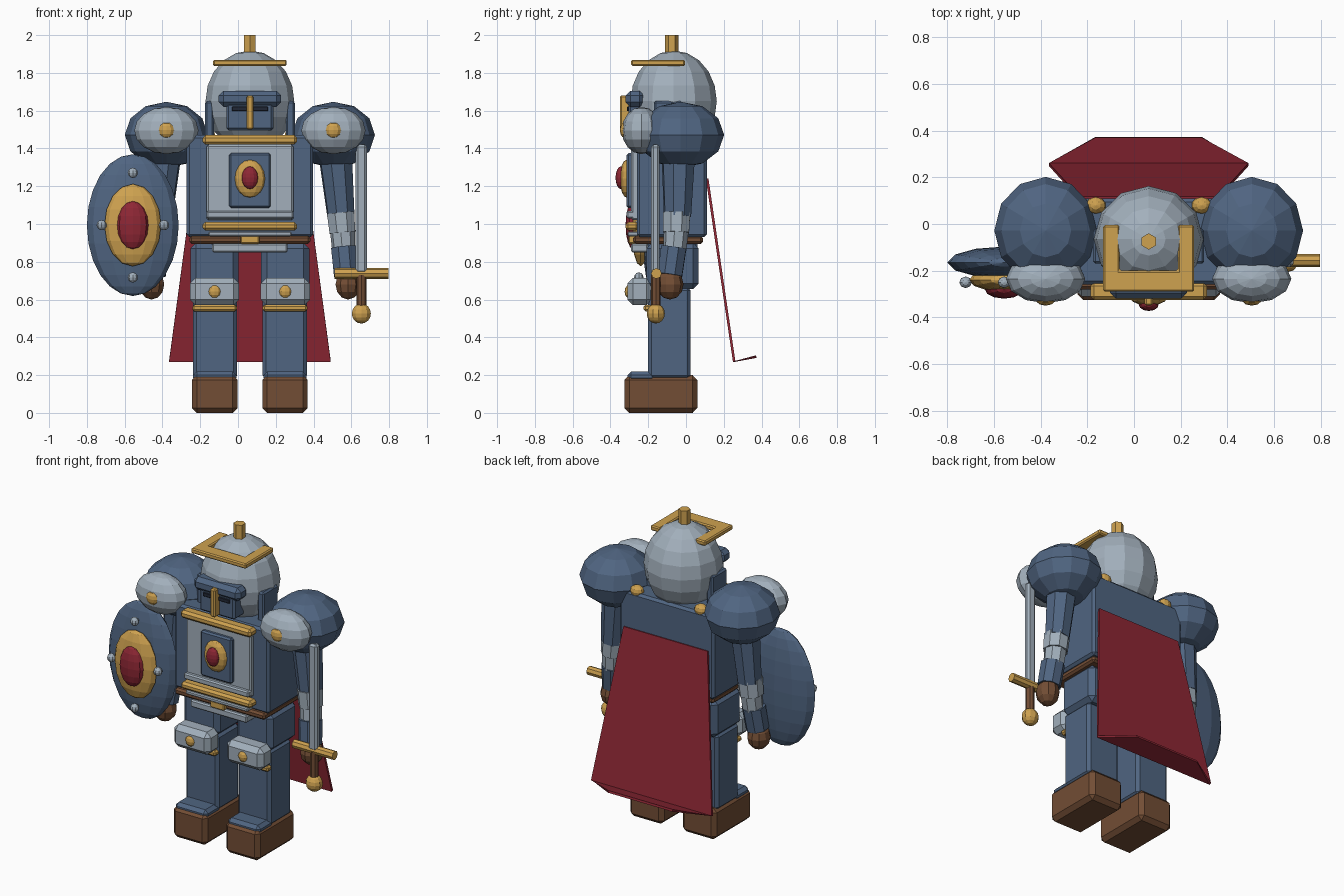
import bpy, bmesh
from mathutils import Vector, Matrix

if "Cube" in bpy.data.objects:
    bpy.data.objects.remove(bpy.data.objects["Cube"])

CX = 0.063  # body mirror plane


def mat(name, r, g, b):
    m = bpy.data.materials.new(name)
    m.diffuse_color = (r, g, b, 1)
    m.use_nodes = True
    m.node_tree.nodes["Principled BSDF"].inputs["Base Color"].default_value = m.diffuse_color
    return m


NAVY = mat("navy", 0.08, 0.13, 0.22)
STEEL = mat("steel", 0.36, 0.43, 0.50)
GOLD = mat("gold", 0.62, 0.36, 0.08)
RED = mat("red", 0.27, 0.02, 0.035)
BROWN = mat("brown", 0.17, 0.075, 0.035)
DARK = mat("dark", 0.015, 0.02, 0.035)


def finish(name, bm, m):
    me = bpy.data.meshes.new(name)
    bmesh.ops.recalc_face_normals(bm, faces=bm.faces)
    bm.to_mesh(me)
    bm.free()
    me.materials.append(m)
    ob = bpy.data.objects.new(name, me)
    bpy.context.collection.objects.link(ob)
    return ob


def box(name, x, y, z, m, bevel=0.01):
    """Chamfered box from (min, max) ranges."""
    bm = bmesh.new()
    bmesh.ops.create_cube(bm, size=1)
    for v in bm.verts:
        v.co = [(a[0] + a[1]) / 2 + c * (a[1] - a[0]) for a, c in zip((x, y, z), v.co)]
    if bevel:
        bmesh.ops.bevel(bm, geom=bm.edges[:], offset=bevel, segments=1, affect='EDGES')
    return finish(name, bm, m)


def ball(name, c, r, m, seg=12, rings=8):
    bm = bmesh.new()
    bmesh.ops.create_uvsphere(bm, u_segments=seg, v_segments=rings, radius=1)
    bmesh.ops.scale(bm, vec=r, verts=bm.verts)
    bmesh.ops.translate(bm, vec=c, verts=bm.verts)
    return finish(name, bm, m)


def rod(name, a, b, r1, r2, m, seg=8):
    """Tapered prism from point a to point b."""
    a, b = Vector(a), Vector(b)
    bm = bmesh.new()
    bmesh.ops.create_cone(bm, cap_ends=True, segments=seg, radius1=r1, radius2=r2, depth=(b - a).length)
    rot = Vector((0, 0, 1)).rotation_difference(b - a).to_matrix().to_4x4()
    bm.transform(Matrix.Translation((a + b) / 2) @ rot)
    return finish(name, bm, m)


def mid(half):
    return (CX - half, CX + half)


# Torso and chest plate
box("torso", mid(0.335), (-0.26, 0.11), (0.93, 1.47), NAVY, 0.015)
box("chest_plate", mid(0.23), (-0.29, -0.24), (1.02, 1.42), STEEL, 0.01)
box("chest_panel", mid(0.11), (-0.315, -0.27), (1.085, 1.375), NAVY, 0.01)
box("chest_rail", mid(0.23), (-0.315, -0.27), (1.03, 1.07), STEEL, 0.008)
ball("chest_medallion", (CX, -0.315, 1.24), (0.08, 0.035, 0.10), GOLD)
ball("chest_gem", (CX, -0.345, 1.245), (0.043, 0.028, 0.06), RED)
box("collar_trim", mid(0.25), (-0.325, -0.25), (1.42, 1.47), GOLD, 0.015)
box("waist_trim", mid(0.25), (-0.32, -0.25), (0.965, 1.01), GOLD, 0.014)

# Belt and hips
box("belt", mid(0.32), (-0.28, 0.09), (0.895, 0.937), BROWN, 0.012)
box("upper_tasset", mid(0.22), (-0.31, -0.25), (0.935, 0.96), STEEL, 0.006)
box("lower_tasset", mid(0.20), (-0.29, -0.2), (0.85, 0.897), STEEL, 0.008)
box("belt_buckle", mid(0.05), (-0.305, -0.26), (0.895, 0.94), GOLD, 0.006)
box("hips", mid(0.2), (-0.2, 0.06), (0.86, 0.93), NAVY)

# Helmet
ball("helmet", (CX, -0.065, 1.65), (0.235, 0.228, 0.268), STEEL, 12, 10)
box("visor_brow", mid(0.165), (-0.32, -0.22), (1.62, 1.705), NAVY, 0.025)
box("face_plate", mid(0.125), (-0.305, -0.2), (1.495, 1.64), NAVY, 0.012)
box("eye_slit", mid(0.095), (-0.312, -0.29), (1.597, 1.622), DARK, 0.003)
box("nose_guard", mid(0.018), (-0.35, -0.28), (1.50, 1.68), GOLD, 0.008)
rod("crest_spike", (CX, -0.075, 1.87), (CX, -0.075, 2.0), 0.035, 0.035, GOLD, 6)

# U-shaped crown band, open at the back
bm = bmesh.new()
pts = [(-0.195, -0.29), (0.195, -0.29), (0.195, -0.005), (0.125, -0.005),
       (0.125, -0.2), (-0.125, -0.2), (-0.125, -0.005), (-0.195, -0.005)]
face = bm.faces.new([bm.verts.new((CX + x, y, 1.837)) for x, y in pts])
ext = bmesh.ops.extrude_face_region(bm, geom=[face])
bmesh.ops.translate(bm, vec=(0, 0, 0.032), verts=[v for v in ext["geom"] if isinstance(v, bmesh.types.BMVert)])
bmesh.ops.bevel(bm, geom=bm.edges[:], offset=0.007, segments=1, affect='EDGES')
finish("crown_band", bm, GOLD)

# Mirrored parts: limbs, shoulders, boots
for side, s in (("left", -1), ("right", 1)):
    def X(d):
        return CX + s * d

    def span(a, b):
        return tuple(sorted((X(a), X(b))))

    box(side + "_ear_guard", span(0.19, 0.238), (-0.17, -0.02), (1.44, 1.65), NAVY)
    ball(side + "_collar_stud", (X(0.227), 0.08, 1.475), (0.044, 0.036, 0.036), GOLD, 10, 6)

    # Shoulder
    ball(side + "_shoulder", (X(0.442), -0.028, 1.472), (0.22, 0.23, 0.175), NAVY, 12, 6)
    ball(side + "_shoulder_plate", (X(0.442), -0.235, 1.495), (0.17, 0.105, 0.125), STEEL, 12, 8)
    ball(side + "_shoulder_rivet", (X(0.442), -0.325, 1.497), (0.042, 0.025, 0.042), GOLD, 10, 6)

    # Arm
    rod(side + "_upper_arm", (X(0.447), -0.04, 1.42), (X(0.482), -0.045, 1.04), 0.095, 0.075, NAVY)
    rod(side + "_elbow_band", (X(0.48), -0.05, 1.06), (X(0.49), -0.052, 0.955), 0.078, 0.074, STEEL)
    rod(side + "_forearm", (X(0.49), -0.052, 0.96), (X(0.497), -0.06, 0.86), 0.066, 0.062, STEEL)
    rod(side + "_cuff", (X(0.497), -0.065, 0.875), (X(0.51), -0.085, 0.73), 0.072, 0.07, NAVY)
    ball(side + "_hand", (X(0.52), -0.085, 0.68), (0.07, 0.072, 0.08), BROWN, 10, 6)

    # Leg
    box(side + "_thigh", span(0.06, 0.315), (-0.21, 0.067), (0.655, 0.9), NAVY, 0.03)
    box(side + "_knee_guard", span(0.057, 0.318), (-0.31, -0.18), (0.57, 0.715), STEEL, 0.03)
    ball(side + "_knee_rivet", (X(0.187), -0.3, 0.642), (0.036, 0.025, 0.036), GOLD, 10, 6)
    box(side + "_shin", span(0.068, 0.302), (-0.2, 0.025), (0.18, 0.665), NAVY, 0.018)
    box(side + "_shin_trim", span(0.068, 0.305), (-0.225, -0.18), (0.538, 0.572), GOLD, 0.01)
    box(side + "_boot", span(0.066, 0.306), (-0.325, 0.06), (0, 0.2), BROWN, 0.025)
    box(side + "_toe_cap", span(0.072, 0.3), (-0.31, -0.16), (0.165, 0.22), NAVY, 0.02)

# Sword
SX, SY = 0.653, -0.16
box("sword_blade", (SX - 0.03, SX + 0.03), (SY - 0.024, SY + 0.02), (0.74, 1.42), STEEL, 0.012)
rod("sword_guard", (0.51, SY + 0.003, 0.738), (0.797, SY + 0.003, 0.738), 0.028, 0.028, GOLD, 8)
rod("sword_grip", (SX, SY, 0.55), (SX, SY, 0.73), 0.026, 0.026, BROWN, 8)
ball("sword_pommel", (SX, SY, 0.526), (0.053, 0.048, 0.053), GOLD, 10, 8)

# Shield
HX, HZ = -0.557, 0.994
ball("shield", (HX, -0.165, HZ), (0.243, 0.068, 0.375), NAVY, 12, 12)
ball("shield_boss", (HX, -0.24, HZ), (0.15, 0.05, 0.218), GOLD, 12, 8)
ball("shield_gem", (HX, -0.28, HZ), (0.083, 0.04, 0.127), RED, 12, 8)
for i, (dx, dz) in enumerate(((0.165, 0), (-0.165, 0), (0, 0.277), (0, -0.277))):
    ball("shield_rivet_%d" % i, (HX + dx, -0.25, HZ + dz), (0.027, 0.025, 0.027), STEEL, 8, 6)

# Cape with a turned-up hem
bm = bmesh.new()
rows = [[bm.verts.new((CX + s * w, y, z)) for s in (-1, 1)]
        for w, y, z in ((0.298, 0.112, 1.24), (0.428, 0.255, 0.272), (0.228, 0.372, 0.298))]
for a, b in zip(rows, rows[1:]):
    bm.faces.new((a[0], a[1], b[1], b[0]))
cape = finish("cape", bm, RED)
thick = cape.modifiers.new("thickness", 'SOLIDIFY')
thick.thickness = 0.014
thick.offset = 0
